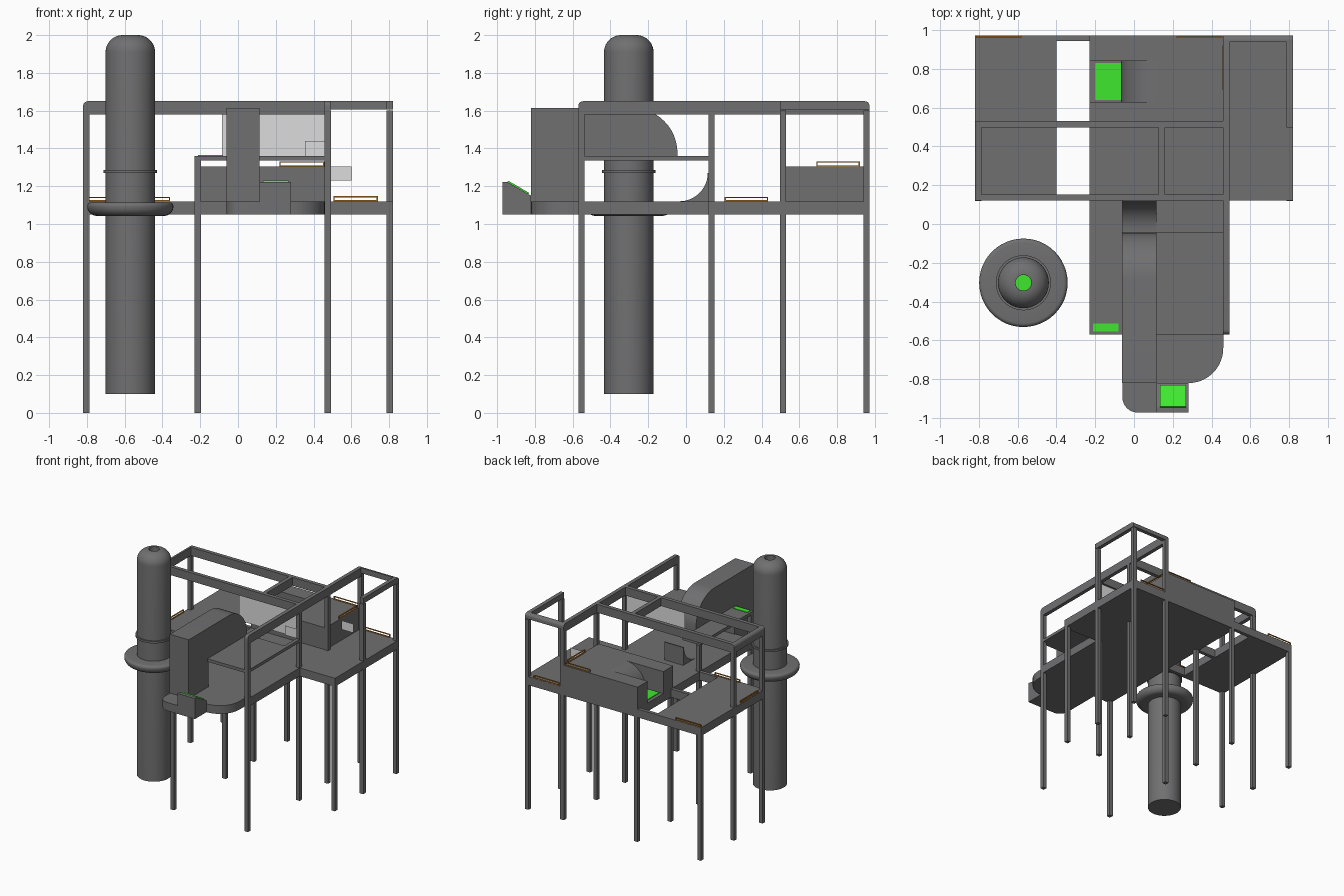
import bpy, bmesh, math
from mathutils import Vector

if "Cube" in bpy.data.objects:
    bpy.data.objects.remove(bpy.data.objects["Cube"])


def mat(name, rgba):
    m = bpy.data.materials.new(name)
    m.diffuse_color = rgba
    m.use_nodes = True
    m.node_tree.nodes["Principled BSDF"].inputs["Base Color"].default_value = m.diffuse_color
    return m


GREY = mat("dark_grey", (0.162, 0.162, 0.167, 1))
GREEN = mat("bright_green", (0.05, 0.8, 0.03, 1))
GLASS = mat("pale_glass", (0.72, 0.72, 0.72, 1))
BROWN = mat("amber_brown", (0.5, 0.2, 0.02, 1))


def finish(name, bm, m, smooth=False):
    if len(bm.faces) > 1:
        bmesh.ops.recalc_face_normals(bm, faces=bm.faces)
    me = bpy.data.meshes.new(name)
    bm.to_mesh(me)
    bm.free()
    me.materials.append(m)
    ob = bpy.data.objects.new(name, me)
    bpy.context.collection.objects.link(ob)
    if smooth:
        bpy.context.view_layer.objects.active = ob
        ob.select_set(True)
        bpy.ops.object.shade_smooth_by_angle(angle=math.radians(35))
        ob.select_set(False)
    return ob


def prism(name, pts, axis, a, b, m=GREY):
    """Extrude a 2D profile from a to b along the given axis."""
    place = {"x": lambda p, t: (t, p[0], p[1]),
             "y": lambda p, t: (p[0], t, p[1]),
             "z": lambda p, t: (p[0], p[1], t)}[axis]
    bm = bmesh.new()
    f = bm.faces.new([bm.verts.new(place(p, a)) for p in pts])
    if a != b:
        r = bmesh.ops.extrude_face_region(bm, geom=[f])
        d = Vector(place((0, 0), b - a))
        bmesh.ops.translate(bm, vec=d, verts=[v for v in r["geom"] if isinstance(v, bmesh.types.BMVert)])
    return finish(name, bm, m, len(pts) > 8)


def box(name, x0, x1, y0, y1, z0, z1, m=GREY):
    return prism(name, [(x0, y0), (x1, y0), (x1, y1), (x0, y1)], "z", z0, z1, m)


def arc(cx, cy, r, a0, a1, n=12):
    return [(cx + r * math.cos(math.radians(a0 + (a1 - a0) * i / n)),
             cy + r * math.sin(math.radians(a0 + (a1 - a0) * i / n))) for i in range(n + 1)]


def lathe(name, prof, cx, cy, m=GREY):
    bm = bmesh.new()
    vs = [bm.verts.new((cx + r, cy, z)) for r, z in prof]
    es = [bm.edges.new(p) for p in zip(vs, vs[1:])]
    bmesh.ops.spin(bm, geom=vs + es, cent=(cx, cy, 0), axis=(0, 0, 1),
                   angle=math.tau, steps=48, use_duplicate=False)
    bmesh.ops.remove_doubles(bm, verts=bm.verts, dist=0.0005)
    return finish(name, bm, m, True)


# decks
D0, D1 = 1.05, 1.12
box("left_deck", -0.82, -0.40, 0.12, 0.972, D0, D1)
box("main_deck", -0.23, 0.82, 0.12, 0.972, D0, D1)
box("front_deck", -0.23, 0.49, -0.57, 0.12, D0, D1)
prism("front_nose_deck",
      [(-0.06, -0.57)] + arc(0.02, -0.892, 0.08, 180, 270) +
      [(0.28, -0.972), (0.28, -0.82)] + arc(0.28, -0.64, 0.18, 270, 360) + [(0.46, -0.57)],
      "z", D0, D1)
for i, y in enumerate((0.12, 0.498, 0.942)):
    box(f"gap_beam_{i}", -0.40, -0.23, y, y + 0.03, D0, D1)

# legs; some continue upward as frame posts
H = 0.0165
TALL = {(-0.8035, 0.135), (-0.8035, 0.513), (0.475, -0.5535), (0.475, 0.135),
        (0.475, 0.513), (0.475, 0.9555), (0.8035, 0.513), (0.8035, 0.9555)}
spots = [(x, y) for x in (-0.8035, -0.2135, 0.475, 0.8035) for y in (0.135, 0.513, 0.9555)]
spots += [(-0.2135, -0.5535), (0.475, -0.5535)]
for i, (x, y) in enumerate(spots):
    top = 1.60 if (x, y) in TALL else (1.34 if x == -0.2135 and y < 0.3 else D0)
    box(f"post_{i}", x - H, x + H, y - H, y + H, 0, top)


# top rails with rounded outer corners
def rail(name, axis, u0, u1, c0, c1, round0=False, round1=False, z0=1.58):
    z1, r = 1.65, 0.025
    p = [(u0, z0), (u1, z0)]
    p += arc(u1 - r, z1 - r, r, 0, 90, 5) if round1 else [(u1, z1)]
    p += arc(u0 + r, z1 - r, r, 90, 180, 5) if round0 else [(u0, z1)]
    prism(name, p, axis, c0, c1)


rail("front_top_rail", "y", -0.82, 0.49, 0.12, 0.152, True)
rail("middle_top_rail", "y", -0.82, 0.49, 0.497, 0.53, True)
rail("left_top_rail", "y", -0.82, -0.787, 0.12, 0.53, True)
rail("cross_top_rail", "x", 0.13, 0.52, 0.126, 0.159)
rail("long_top_rail", "x", -0.57, 0.972, 0.459, 0.491, True, True)
rail("back_top_rail", "x", 0.939, 0.972, 0.46, 0.82, False, True, 1.605)
rail("right_top_rail", "x", 0.497, 0.972, 0.787, 0.82, False, True, 1.605)

# counter around the tall housing
box("left_counter", -0.23, -0.06, -0.57, 0.13, 1.335, 1.36)
box("right_counter", 0.115, 0.465, -0.57, -0.04, 1.335, 1.36)
box("counter_side_rail", 0.46, 0.49, -0.57, 0.13, 1.335, 1.36)
box("counter_pad", -0.212, -0.08, -0.555, -0.513, 1.36, 1.365, GREEN)

# tall housing with rounded end over a curved ramp
prism("tall_housing",
      [(-0.82, 1.12), (-0.56, 1.12), (-0.56, 1.335), (-0.045, 1.335)] +
      arc(-0.285, 1.375, 0.24, 0, 90) + [(-0.82, 1.615)], "x", -0.062, 0.115)
prism("curved_ramp", [(0.125, 1.12)] + arc(-0.035, 1.27, 0.15, 270, 360) + [(0.125, 1.27)],
      "x", -0.062, 0.115)

# sloped front console and its screen
prism("front_console", [(-0.972, 1.05), (-0.82, 1.05), (-0.82, 1.15), (-0.945, 1.222), (-0.972, 1.222)],
      "x", 0.115, 0.28)
prism("console_screen", [(-0.945, 1.222), (-0.835, 1.159), (-0.831, 1.165), (-0.941, 1.229)],
      "x", 0.133, 0.267, GREEN)

# back block with a rounded notch and floor pad
TOP = 1.305
box("block_right", 0.12, 0.465, 0.50, 0.972, D1, TOP)
box("block_front_arm", -0.23, 0.12, 0.50, 0.63, D1, TOP)
box("block_back_arm", -0.23, 0.12, 0.84, 0.972, D1, TOP)
prism("notch_curve", [(0.12, D1)] + arc(0.12, D1, TOP - D1, 90, 180), "y", 0.63, 0.84)
box("notch_pad", -0.20, -0.068, 0.64, 0.83, D1, 1.126, GREEN)


# glass panes
def pane(name, x0, x1, y, z0, z1):
    prism(name, [(x0, z0), (x1, z0), (x1, z1), (x0, z1)], "y", y, y, GLASS)


pane("large_pane", -0.085, 0.46, 0.135, 1.36, 1.58)
pane("small_pane", 0.355, 0.46, 0.121, 1.36, 1.44)
pane("side_pane", 0.49, 0.60, 0.68, 1.23, 1.305)


# low wire guards along deck edges
def guard(name, axis, u0, u1, c, z, h=0.027, t=0.006):
    for i, (a, b, e, f) in enumerate(((u0, u1, z + h - t, z + h), (u0, u1, z, z + t),
                                      (u0, u0 + t, z, z + h), (u1 - t, u1, z, z + h))):
        prism(f"{name}_bar_{i}", [(a, e), (b, e), (b, f), (a, f)], axis, c - 0.0045, c + 0.0045, BROWN)


guard("left_guard", "x", 0.205, 0.435, -0.813, D1, 0.024)
guard("back_left_guard", "y", -0.815, -0.58, 0.965, D1, 0.024)
guard("gap_guard", "y", -0.595, -0.36, 0.13, D1, 0.024)
guard("back_right_guard", "y", 0.505, 0.74, 0.966, D1)
guard("block_back_guard", "y", 0.22, 0.455, 0.962, TOP)
guard("block_side_guard", "x", 0.69, 0.92, 0.460, TOP)

# hollow-topped column with green core, band and collar
CX, CY = -0.57, -0.303
lathe("column", [(0, 0.1), (0.131, 0.1)] + arc(0.041, 1.91, 0.09, 0, 90, 10) +
      [(0.041, 1.90), (0, 1.90)], CX, CY)
lathe("column_core", [(0, 1.902), (0.04, 1.902), (0.04, 1.907), (0, 1.907)], CX, CY, GREEN)
lathe("column_band", [(0.125, 1.27), (0.142, 1.27), (0.142, 1.287), (0.125, 1.287)], CX, CY)
lathe("column_collar", [(0.125, 1.043)] + arc(0.178, 1.093, 0.05, 270, 360, 8) +
      arc(0.208, 1.095, 0.02, 0, 90, 4) + [(0.125, 1.115)], CX, CY)
